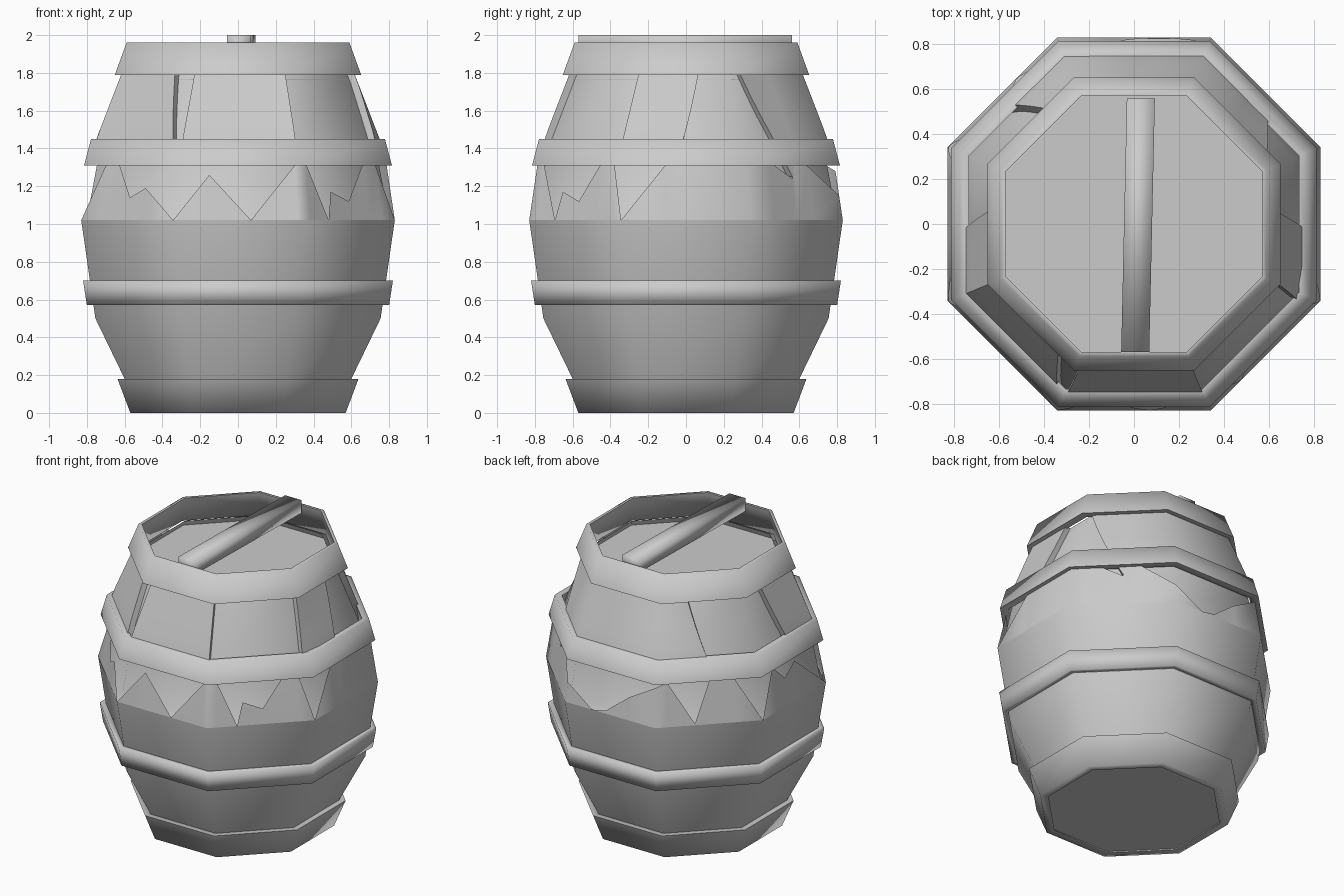
import bpy, bmesh, math

if "Cube" in bpy.data.objects:
    bpy.data.objects.remove(bpy.data.objects["Cube"])

grey = bpy.data.materials.new("worn_grey")
grey.diffuse_color = (0.6, 0.6, 0.6, 1)
grey.use_nodes = True
grey.node_tree.nodes["Principled BSDF"].inputs["Base Color"].default_value = grey.diffuse_color

# Barrel wall: (height, distance from axis to the flat of the octagon)
PROFILE = [(0.02, 0.55), (0.18, 0.60), (0.50, 0.755), (1.02, 0.83),
           (1.31, 0.787), (1.45, 0.75), (1.80, 0.615)]


def apothem(z):
    for (z0, a0), (z1, a1) in zip(PROFILE, PROFILE[1:]):
        if z <= z1:
            return a0 + (a1 - a0) * max(0, z - z0) / (z1 - z0)
    return PROFILE[-1][1]


def on_octagon(u, a):
    """u counts the eight sides: 0 front, 2 right, 4 back, 6 left."""
    side = math.floor(u + 0.5)
    ang = side * math.pi / 4 - math.pi / 2
    t = (u - side) * 2 * a * math.tan(math.pi / 8)
    return (a * math.cos(ang) - t * math.sin(ang),
            a * math.sin(ang) + t * math.cos(ang))


def hull(u, z, inset=0.0):
    return (*on_octagon(u, apothem(z) - inset), z)


def finish(name, bm, angle, outward=True):
    bmesh.ops.remove_doubles(bm, verts=bm.verts, dist=0.0005)
    if outward:
        bmesh.ops.recalc_face_normals(bm, faces=bm.faces)
    me = bpy.data.meshes.new(name)
    bm.to_mesh(me)
    bm.free()
    ob = bpy.data.objects.new(name, me)
    bpy.context.collection.objects.link(ob)
    me.materials.append(grey)
    bpy.ops.object.select_all(action='DESELECT')
    ob.select_set(True)
    bpy.context.view_layer.objects.active = ob
    bpy.ops.object.shade_smooth_by_angle(angle=math.radians(angle))
    return ob


def grid(bm, columns):
    """Skin neighbouring columns of points with quads or triangles."""
    for a, b in zip(columns, columns[1:]):
        for i in range(len(a) - 1):
            pts = []
            for p in (a[i], b[i], b[i + 1], a[i + 1]):
                if all(math.dist(p, q) > 0.001 for q in pts):
                    pts.append(p)
            if len(pts) > 2:
                bm.faces.new([bm.verts.new(p) for p in pts])


# Whole lower wall
bm = bmesh.new()
grid(bm, [[hull(k + 0.5, z) for z, _ in PROFILE[:4]] for k in range(9)])
finish("lower_wall", bm, 60, False)

# Broken, jagged top of the lower wall: (side position, height)
JAGS = [(-0.5, 1.02), (-0.23, 1.26), (0.10, 1.02), (0.46, 1.31), (0.5, 1.34),
        (0.58, 1.31), (0.78, 1.02), (0.83, 1.17), (1.02, 1.12), (1.22, 1.31),
        (1.36, 1.36), (1.5, 1.02), (1.83, 1.31), (1.95, 1.38), (2.5, 1.38),
        (2.75, 1.33), (3.0, 1.24), (3.04, 1.33), (3.18, 1.31), (3.5, 1.15),
        (3.8, 1.02), (3.95, 1.04), (4.2, 1.17), (4.5, 1.28), (4.6, 1.31),
        (4.87, 1.03), (5.02, 1.31), (5.25, 1.31), (5.5, 1.02), (5.72, 1.31),
        (5.9, 1.2), (6.08, 1.27), (6.5, 1.02), (6.69, 1.31), (6.78, 1.36),
        (6.85, 1.31), (7.005, 1.14), (7.17, 1.19), (7.5, 1.02)]
bm = bmesh.new()
grid(bm, [[hull(u, min(z, top)) for z, _ in PROFILE[3:]] for u, top in JAGS])
finish("jagged_edge", bm, 60, False)

# Inner wall behind the broken staves, meeting the outer wall at its widest ring
bm = bmesh.new()
LINER = [(1.00, 0.0), (1.06, 0.03), (1.31, 0.04), (1.45, 0.04), (1.80, 0.04)]
grid(bm, [[hull(k + 0.5, z, d) for z, d in LINER] for k in range(9)])
finish("inner_wall", bm, 60, False)

# Upper staves hanging from the rim: (side position at rim, lower position, lower height)
STAVES = {
    "front_stave": [(-0.45, -0.48, 1.33), (0.0, 0.0, 1.33), (0.49, 0.49, 1.33)],
    "front_left_stave": [(-1.5, -1.5, 1.33), (-1.1, -1.0, 1.33), (-0.72, -0.53, 1.33)],
    "right_stave": [(1.51, 1.44, 1.42), (1.75, 1.70, 1.36), (2.13, 1.94, 1.36)],
    "back_staves": [(2.58, 3.0, 1.25), (3.0, 3.1, 1.32), (3.5, 3.5, 1.33),
                    (4.0, 4.0, 1.33), (4.5, 4.5, 1.32), (4.8, 5.05, 1.36)],
    "left_stave": [(5.85, 6.05, 1.40), (6.2, 6.25, 1.34), (6.5, 6.5, 1.33)],
}
for name, edge in STAVES.items():
    bm = bmesh.new()
    columns = []
    for u_top, u_low, z_low in edge:
        col = []
        for i in range(6):
            f = i / 5
            col.append(hull(u_low + (u_top - u_low) * f, z_low + (1.80 - z_low) * f))
        columns.append(col)
    grid(bm, columns)
    # Broken side edges, as thick as the gap to the inner wall
    for col in (columns[0], columns[-1]):
        inner = [(x * (1 - 0.04 / apothem(z)), y * (1 - 0.04 / apothem(z)), z)
                 for x, y, z in col]
        grid(bm, [col, inner])
    finish(name, bm, 60)


# Hoops: octagonal rings with a four-sided section
def hoop(name, z0, z1, out0, out1, in0, in1):
    section = [(out0, z0), (out1, z1), (in1, z1), (in0, z0), (out0, z0)]
    bm = bmesh.new()
    grid(bm, [[(*on_octagon(k + 0.5, a), z) for a, z in section] for k in range(9)])
    finish(name, bm, 100)


hoop("bottom_hoop", 0.0, 0.18, 0.57, 0.638, 0.52, 0.585)
hoop("lower_hoop", 0.57, 0.70, 0.80, 0.82, 0.765, 0.775)
hoop("upper_hoop", 1.31, 1.45, 0.815, 0.778, 0.765, 0.735)
hoop("rim", 1.79, 1.96, 0.652, 0.59, 0.60, 0.57)


# Octagonal boards closing the ends
def board(name, z0, z1, a):
    bm = bmesh.new()
    rings = [[bm.verts.new((*on_octagon(k + 0.5, a), z)) for k in range(8)] for z in (z0, z1)]
    for k in range(8):
        j = (k + 1) % 8
        bm.faces.new((rings[0][k], rings[0][j], rings[1][j], rings[1][k]))
    for r in rings:
        bm.faces.new(r)
    finish(name, bm, 40)


board("base", 0.01, 0.04, 0.555)
board("lid", 1.74, 1.765, 0.59)

# Slightly skewed crossbar over the lid
bm = bmesh.new()
bmesh.ops.create_cube(bm, size=1)
for v in bm.verts:
    x, y, z = v.co
    v.co = (x * 0.125 + 0.018 + 0.025 * y, y * 1.13 - 0.005, 1.955 + z * 0.09)
finish("crossbar", bm, 100)
